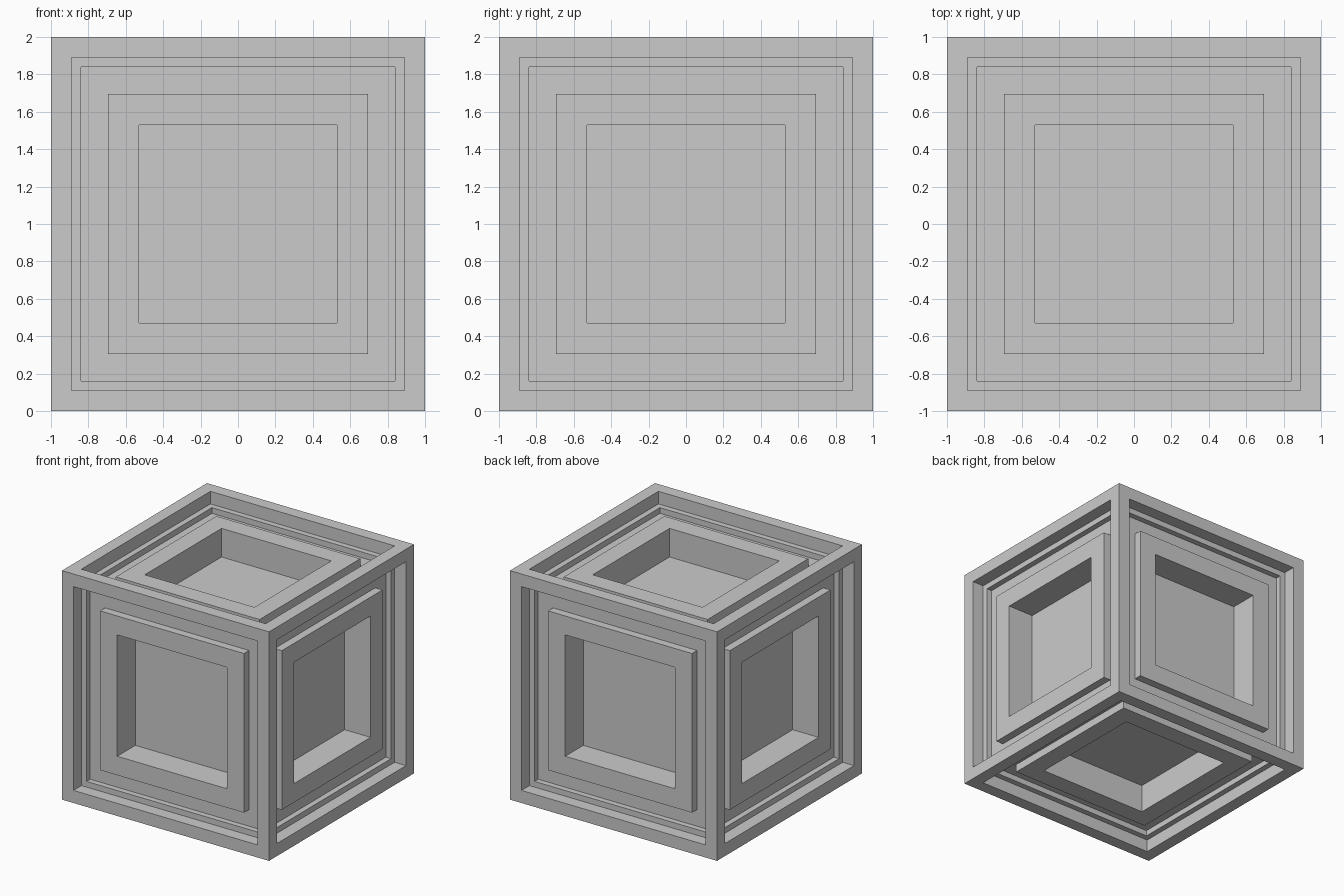
import bpy, bmesh
from math import pi
from mathutils import Matrix, Vector

if "Cube" in bpy.data.objects:
    bpy.data.objects.remove(bpy.data.objects["Cube"])

# Stepped square profile shared by all six sides: (half width, depth below the face)
PROFILE = [
    (1.00, 0.00),                # outer edge of the frame
    (0.89, 0.00), (0.89, 0.11),  # frame border and its inner wall
    (0.84, 0.11), (0.84, 0.16),  # narrow trim step
    (0.695, 0.16), (0.695, 0.09),  # groove floor, then raised panel
    (0.53, 0.09), (0.53, 0.34),  # panel border, then deep pocket
]
CORNERS = [(-1, -1), (1, -1), (1, 1), (-1, 1)]


def add_side(bm, rot):
    """Nested square rings bridged into one crate side; returns the outer corners."""
    rings = [[bm.verts.new(rot @ Vector((sx * h, sy * h, 1 - d))) for sx, sy in CORNERS]
             for h, d in PROFILE]
    for a, b in zip(rings, rings[1:]):
        for i in range(4):
            j = (i + 1) % 4
            bm.faces.new((a[i], a[j], b[j], b[i]))
    bm.faces.new(rings[-1])  # pocket floor
    return rings[0]


# Six identical sides: four around, plus top and bottom
rotations = [Matrix.Rotation(k * pi / 2, 3, 'Z') @ Matrix.Rotation(pi / 2, 3, 'X')
             for k in range(4)]
rotations += [Matrix.Identity(3), Matrix.Rotation(pi, 3, 'X')]

bm = bmesh.new()
outer = []
for rot in rotations:
    outer += add_side(bm, rot)

# Weld the sides along the cube's outer edges only
bmesh.ops.remove_doubles(bm, verts=outer, dist=0.001)
bmesh.ops.translate(bm, verts=bm.verts, vec=(0, 0, 1))

mesh = bpy.data.meshes.new("panelled_crate")
bm.to_mesh(mesh)
bm.free()
crate = bpy.data.objects.new("panelled_crate", mesh)
bpy.context.collection.objects.link(crate)
